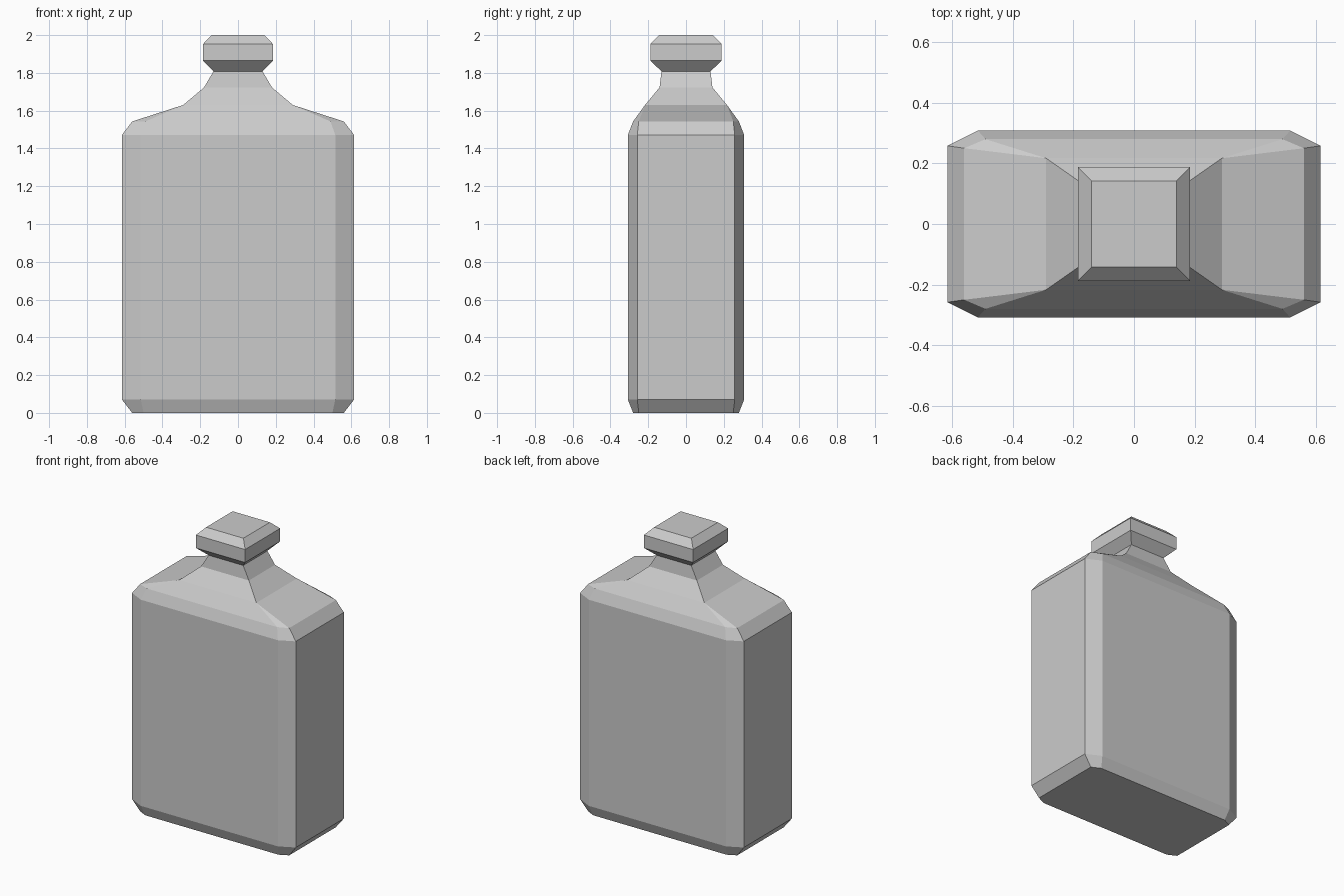
import bpy
import bmesh

if "Cube" in bpy.data.objects:
    bpy.data.objects.remove(bpy.data.objects["Cube"])


def ring(z, x, y, cx=0.0, cy=0.0):
    """Rectangle of half size x, y; cx, cy cut its corners into an octagon."""
    pts = []
    for sx, sy in ((1, 1), (-1, 1), (-1, -1), (1, -1)):
        pair = [(sx * x, sy * (y - cy), z), (sx * (x - cx), sy * y, z)]
        pts += pair if sx * sy > 0 else pair[::-1]
    return pts


def loft(name, rings, close_top=True):
    bm = bmesh.new()
    loops = [[bm.verts.new(p) for p in ring(*r)] for r in rings]
    for a, b in zip(loops, loops[1:]):
        for i in range(8):
            j = (i + 1) % 8
            bm.faces.new((a[i], a[j], b[j], b[i]))
    bm.faces.new(loops[0][::-1])
    if close_top:
        bm.faces.new(loops[-1])
    # Uncut corners collapse to a single vertex
    bmesh.ops.remove_doubles(bm, verts=bm.verts[:], dist=1e-4)
    bmesh.ops.recalc_face_normals(bm, faces=bm.faces[:])
    mesh = bpy.data.meshes.new(name)
    bm.to_mesh(mesh)
    bm.free()
    obj = bpy.data.objects.new(name, mesh)
    bpy.context.collection.objects.link(obj)
    return obj


# Bottle: bevelled base, straight walls, shoulder, neck
loft("bottle_body", [
    (0.0, 0.56, 0.28, 0.06, 0.03),
    (0.071, 0.615, 0.308, 0.10, 0.05),
    (1.471, 0.615, 0.308, 0.10, 0.05),
    (1.543, 0.56, 0.28, 0.07, 0.03),
    (1.63, 0.29, 0.217),
    (1.723, 0.18, 0.14),
    (1.808, 0.13, 0.13),
], close_top=False)

# Stopper: square block with tapered underside and bevelled top
loft("stopper", [
    (1.808, 0.13, 0.13),
    (1.865, 0.185, 0.188),
    (1.953, 0.185, 0.188),
    (2.0, 0.14, 0.142),
])
